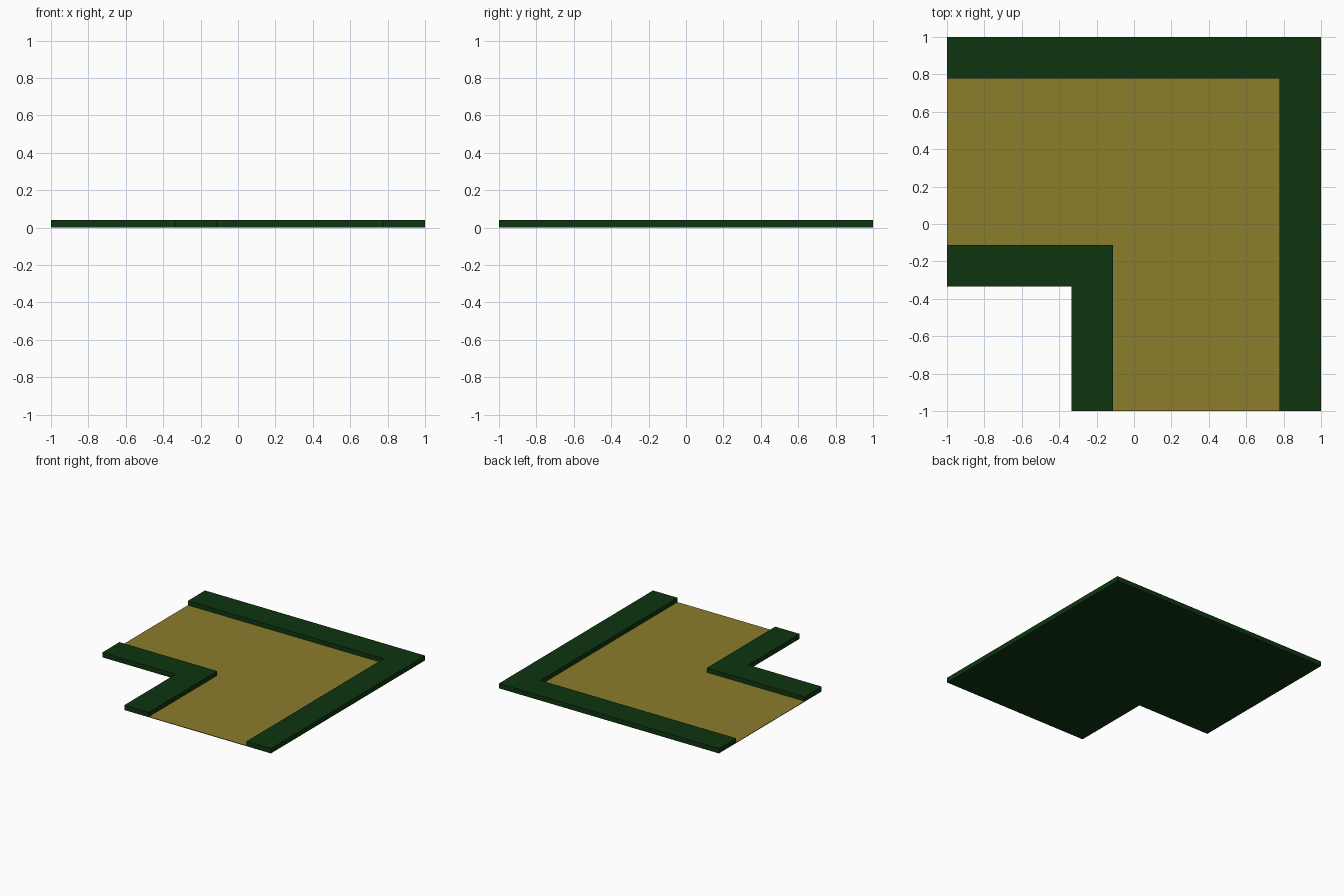
import bpy, bmesh

if "Cube" in bpy.data.objects:
    bpy.data.objects.remove(bpy.data.objects["Cube"])

HEIGHT = 0.04       # border height
FLOOR = 0.004       # path thickness
A, B, C = 7 / 9, -1 / 9, -1 / 3   # path outer edge, path inner edge, inner corner


def material(name, color):
    m = bpy.data.materials.new(name)
    m.diffuse_color = (*color, 1)
    m.use_nodes = True
    m.node_tree.nodes["Principled BSDF"].inputs["Base Color"].default_value = m.diffuse_color
    return m


green = material("hedge_green", (0.0044, 0.036, 0.0052))
ochre = material("path_ochre", (0.26, 0.205, 0.024))


def prism(name, outline, height, body, top=None, open_sides=None):
    """Extrude a flat outline; open_sides limits which edges get a side face."""
    bm = bmesh.new()
    low = [bm.verts.new((x, y, 0)) for x, y in outline]
    high = [bm.verts.new((x, y, height)) for x, y in outline]
    n = len(outline)
    bm.faces.new(low[::-1])
    bm.faces.new(high).material_index = 1 if top else 0
    for i in (range(n) if open_sides is None else open_sides):
        j = (i + 1) % n
        bm.faces.new((low[i], low[j], high[j], high[i]))
    mesh = bpy.data.meshes.new(name)
    bm.to_mesh(mesh)
    bm.free()
    mesh.materials.append(body)
    if top:
        mesh.materials.append(top)
    obj = bpy.data.objects.new(name, mesh)
    bpy.context.collection.objects.link(obj)
    return obj


# Raised borders on the outside and inside of the bend (counter-clockwise)
prism("outer_border", [(-1, 1), (-1, A), (A, A), (A, -1), (1, -1), (1, 1)], HEIGHT, green)
prism("inner_border", [(-1, B), (-1, C), (C, C), (C, -1), (B, -1), (B, B)], HEIGHT, green)

# Sunken path: ochre on top, green below, side faces only at its two open ends
prism("path_floor", [(-1, A), (-1, B), (B, B), (B, -1), (A, -1), (A, A)], FLOOR,
      green, ochre, open_sides=(0, 3))
